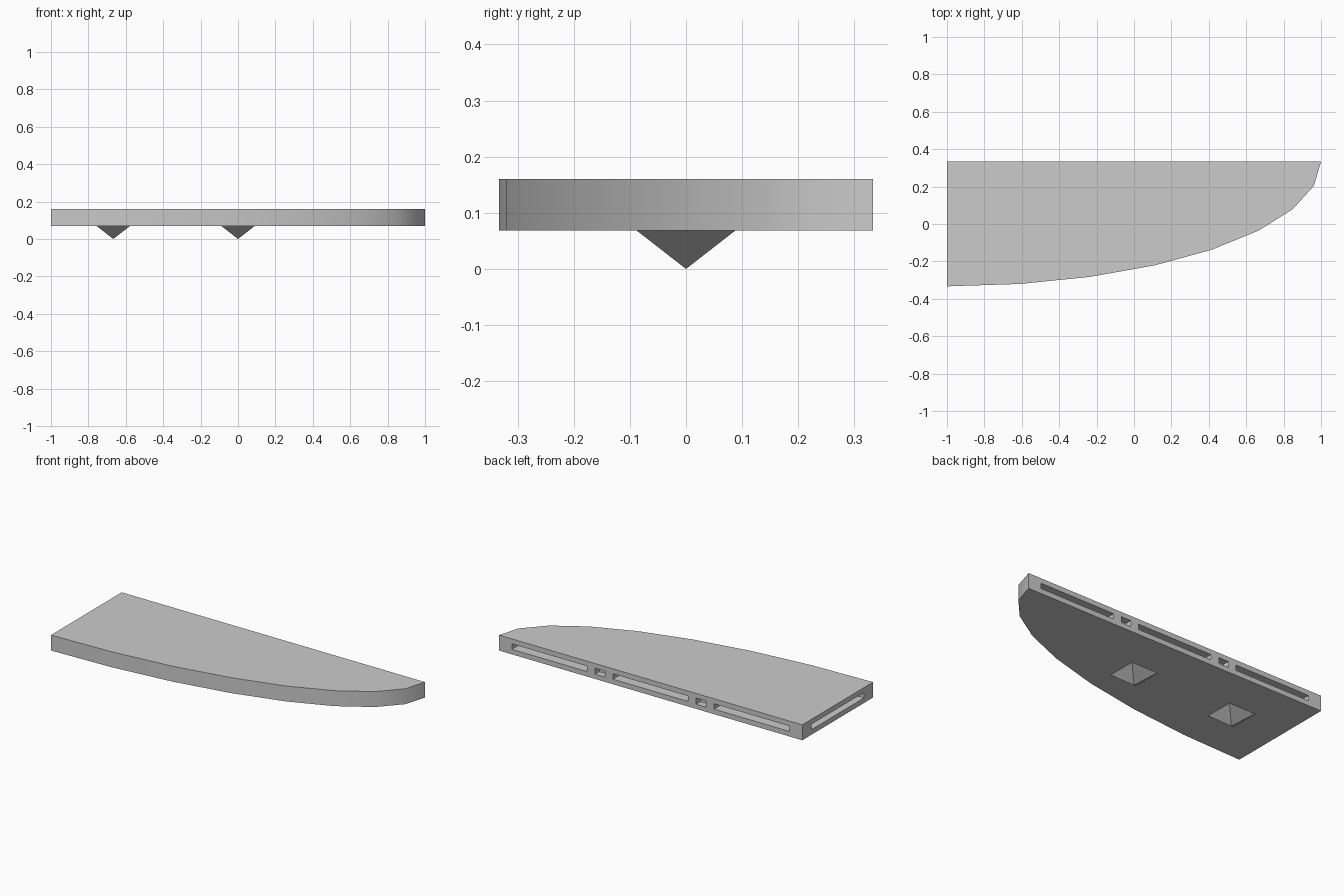
import bpy, bmesh, math
from mathutils import Matrix, Vector

if "Cube" in bpy.data.objects:
    bpy.data.objects.remove(bpy.data.objects["Cube"])

BOTTOM, TOP = 0.068, 0.16
MID = (BOTTOM + TOP) / 2
THIRD = 1 / 3


def make_object(name, bm):
    bmesh.ops.recalc_face_normals(bm, faces=bm.faces)
    mesh = bpy.data.meshes.new(name)
    bm.to_mesh(mesh)
    bm.free()
    obj = bpy.data.objects.new(name, mesh)
    bpy.context.collection.objects.link(obj)
    return obj


def add_box(bm, center, size):
    mat = Matrix.Translation(center) @ Matrix.Diagonal((*size, 1))
    bmesh.ops.create_cube(bm, size=1, matrix=mat)


# Base plate: quarter ellipse, 8 segments, extruded upward
bm = bmesh.new()
outline = [(-1, THIRD)]
for i in range(9):
    t = math.radians(11.25 * i)
    outline.append((-1 + 2 * math.cos(t), THIRD - 2 * THIRD * math.sin(t)))
face = bm.faces.new([bm.verts.new((x, y, BOTTOM)) for x, y in outline])
ext = bmesh.ops.extrude_face_region(bm, geom=[face])
bmesh.ops.translate(bm, vec=Vector((0, 0, TOP - BOTTOM)),
                    verts=[v for v in ext["geom"] if isinstance(v, bmesh.types.BMVert)])
plate = make_object("base_plate", bm)

# Connector slots and small peg holes in the two straight edges
bm = bmesh.new()
depth, hole_depth = 0.06, 0.04
for x in (-2 * THIRD, 0, 2 * THIRD):
    add_box(bm, (x, THIRD, MID), (0.496, 2 * depth, 0.032))
for x in (-THIRD, THIRD):
    add_box(bm, (x, THIRD, MID), (0.066, 2 * hole_depth, 0.036))
add_box(bm, (-1, 0, MID), (2 * depth, 0.496, 0.032))
cutter = make_object("slot_cutter", bm)
cutter.hide_render = True

mod = plate.modifiers.new("slots", "BOOLEAN")
mod.operation = "DIFFERENCE"
mod.solver = "EXACT"
mod.object = cutter
bpy.context.view_layer.objects.active = plate
plate.select_set(True)
bpy.ops.object.modifier_apply(modifier=mod.name)
bpy.data.objects.remove(cutter)
bpy.ops.object.shade_smooth_by_angle(angle=math.radians(30))

# Pyramid feet under the plate, points resting on z = 0
for i, x in enumerate((-2 * THIRD, 0)):
    bm = bmesh.new()
    r = 0.0875
    base = [bm.verts.new((x + a * r, b * r, BOTTOM))
            for a, b in ((-1, -1), (1, -1), (1, 1), (-1, 1))]
    tip = bm.verts.new((x, 0, 0))
    bm.faces.new(base)
    for j in range(4):
        bm.faces.new((base[j], base[(j + 1) % 4], tip))
    make_object(f"pyramid_foot_{i + 1}", bm)
